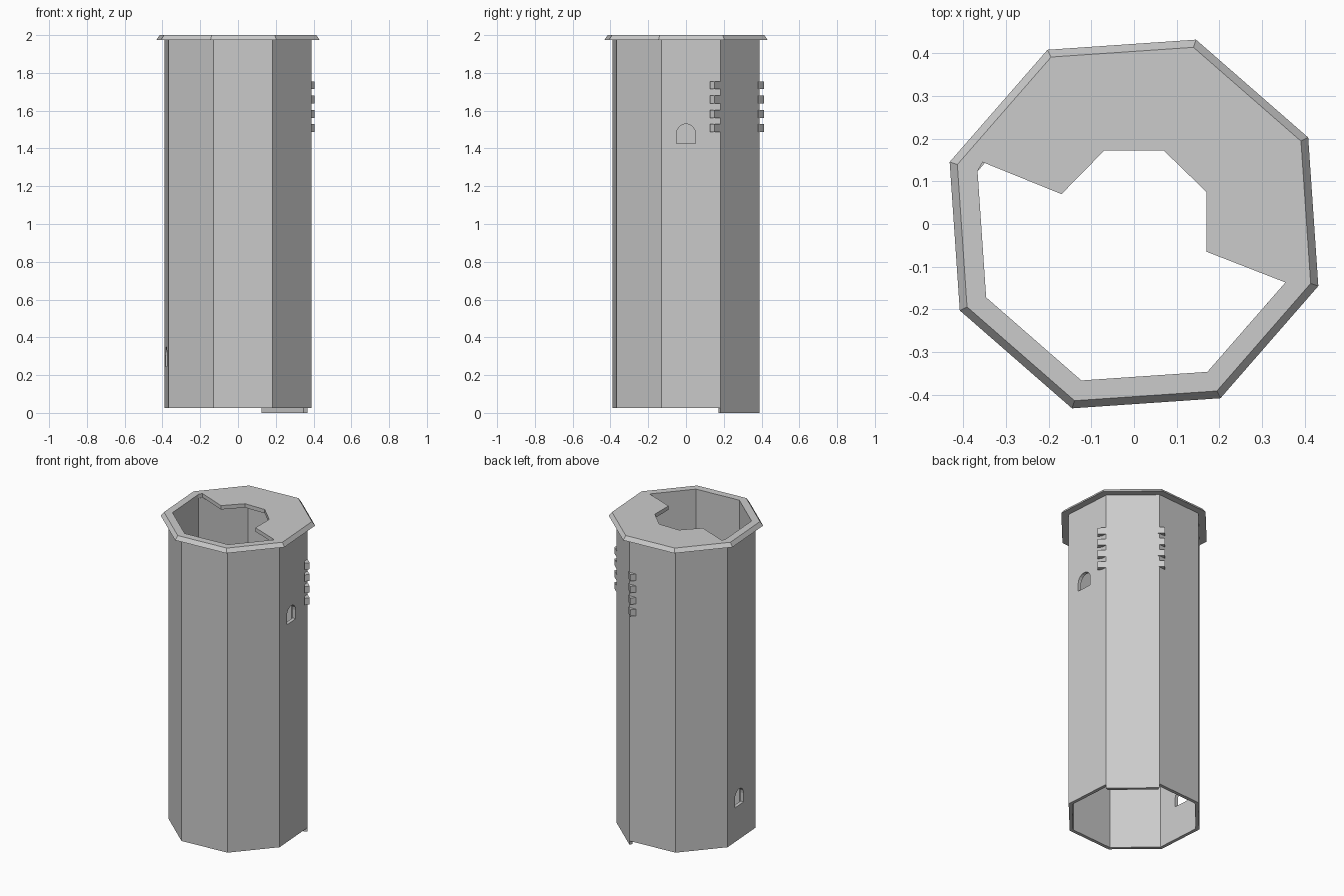
import bpy, bmesh
from math import cos, sin, pi, radians
from mathutils import Vector, Matrix

if "Cube" in bpy.data.objects:
    bpy.data.objects.remove(bpy.data.objects["Cube"])

TURN = 26.4            # angle of the first octagon corner
R_OUT, R_IN = 0.41, 0.387


def corner(r, k):
    a = radians(TURN + 45 * k)
    return Vector((r * cos(a), r * sin(a)))


def octagon(r):
    return [corner(r, k) for k in range(8)]


def prism(name, low, z0, z1, high=None):
    """Solid between two matching counter-clockwise outlines."""
    bm = bmesh.new()
    a = [bm.verts.new((p[0], p[1], z0)) for p in low]
    b = [bm.verts.new((p[0], p[1], z1)) for p in (high or low)]
    bm.faces.new(a[::-1])
    bm.faces.new(b)
    n = len(a)
    for i in range(n):
        j = (i + 1) % n
        bm.faces.new((a[i], a[j], b[j], b[i]))
    bmesh.ops.recalc_face_normals(bm, faces=bm.faces)
    me = bpy.data.meshes.new(name)
    bm.to_mesh(me)
    bm.free()
    ob = bpy.data.objects.new(name, me)
    bpy.context.collection.objects.link(ob)
    return ob


def cut(ob, cutter):
    m = ob.modifiers.new("cut", 'BOOLEAN')
    m.operation = 'DIFFERENCE'
    m.solver = 'EXACT'
    m.object = cutter
    bpy.context.view_layer.objects.active = ob
    bpy.ops.object.modifier_apply(modifier=m.name)
    bpy.data.objects.remove(cutter)


def arch_cutter(x, z):
    """Round-headed window cutter running along x, sill at height z."""
    pts = [(-0.05, 0), (0.05, 0)]
    pts += [(0.05 * cos(pi * i / 8), 0.055 + 0.05 * sin(pi * i / 8)) for i in range(9)]
    ob = prism("window_cutter", pts, -0.1, 0.1)
    # outline (u, v, w) -> (w, u, v)
    ob.data.transform(Matrix(((0, 0, 1, x), (1, 0, 0, 0), (0, 1, 0, z), (0, 0, 0, 1))))
    ob.hide_render = True
    return ob


# hollow eight-sided tower wall with two small windows
wall = prism("tower_wall", octagon(R_OUT), 0.025, 1.976)
cut(wall, prism("bore_cutter", octagon(R_IN), -0.1, 2.1))
cut(wall, arch_cutter(0.38, 1.425))
cut(wall, arch_cutter(-0.38, 0.245))

# flared top slab: walkway platform at the back, thin rim at the front
slab = prism("top_platform", octagon(0.456), 1.975, 2.0, octagon(0.437))
opening = [(0.355, -0.137), (0.17, -0.065), (0.17, 0.075), (0.07, 0.172),
           (-0.07, 0.172), (-0.17, 0.07), (-0.355, 0.145)]
opening += [corner(R_IN, k) for k in (3, 4, 5, 6)]
cut(slab, prism("opening_cutter", opening, 1.9, 2.1))

# back right wall panel reaching down to the ground
prism("wall_foot", [corner(R_OUT, 0), corner(R_OUT, 1),
                    corner(R_IN, 1), corner(R_IN, 0)], 0.0, 0.026)

# interlocking stubs past both edges of the back right panel
east, north = corner(R_OUT, 0), corner(R_OUT, 1)
along = (north - east).normalized()
out = Vector((along.y, -along.x))
for side, base, step, reach, proud in (("right", east, -along, 0.05, 0.001),
                                       ("left", north, along, 0.032, 0.004)):
    for i in range(4):
        z = 1.487 + 0.0755 * i
        p, q = base - step * 0.01, base + step * reach
        f, b = out * proud, out * -0.03
        # keep the root of each stub inside the wall thickness
        prism(f"{side}_stub_{i + 1}", [p + f, q + f, q + b, p - out * 0.012], z, z + 0.042)
